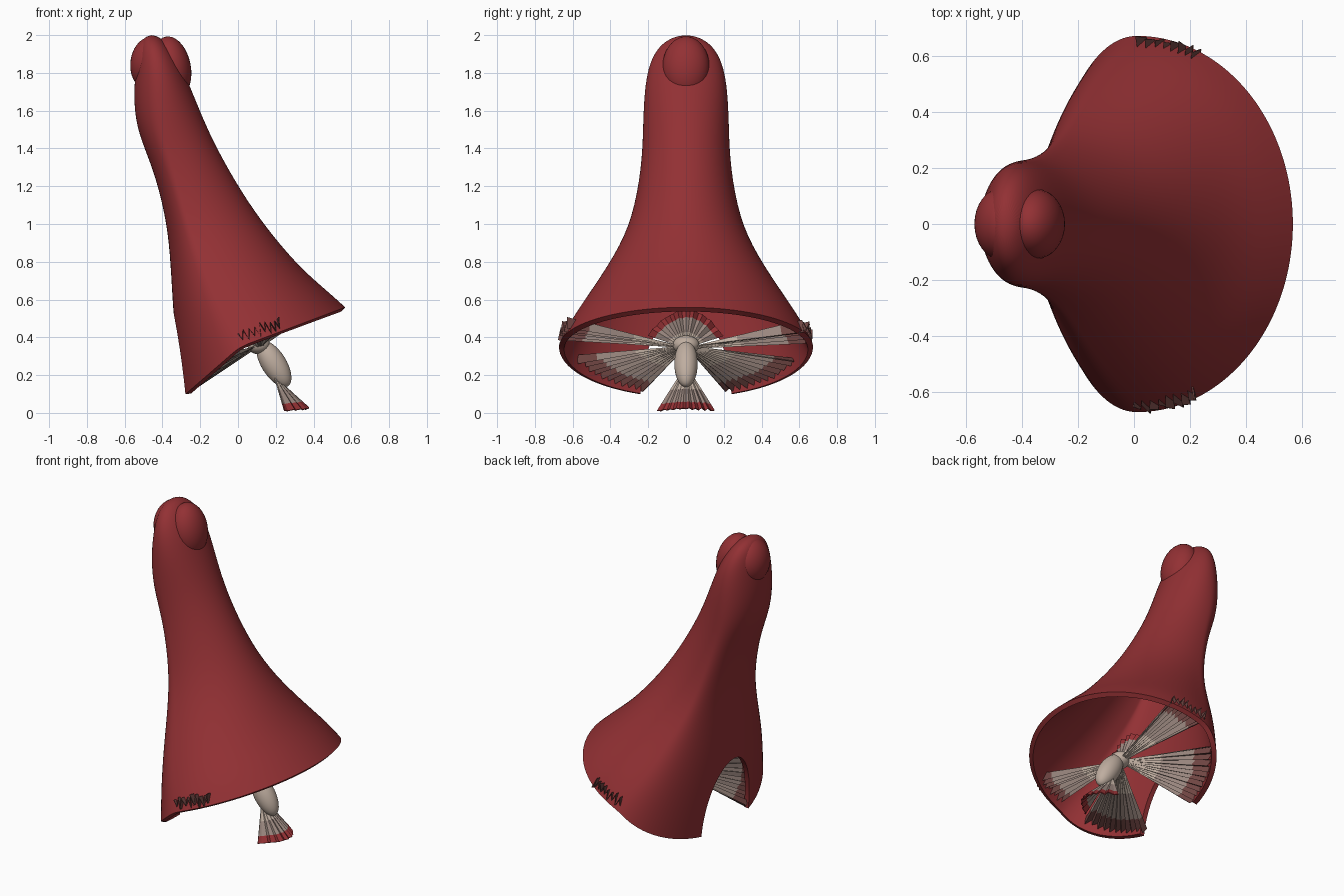
import bpy, bmesh, math, random
from mathutils import Vector, Matrix

if "Cube" in bpy.data.objects:
    bpy.data.objects.remove(bpy.data.objects["Cube"])

random.seed(4)


def mat(name, col):
    m = bpy.data.materials.new(name)
    m.diffuse_color = (*col, 1)
    m.use_nodes = True
    m.node_tree.nodes["Principled BSDF"].inputs["Base Color"].default_value = m.diffuse_color
    return m


RED = mat("cap_red", (0.29, 0.03, 0.034))
CREAM = mat("cream", (0.52, 0.42, 0.35))
GILL = mat("gill_grey", (0.32, 0.24, 0.21))
DARK = mat("gill_tip", (0.16, 0.06, 0.055))


def make(name, bm, *mats):
    me = bpy.data.meshes.new(name)
    bm.to_mesh(me)
    bm.free()
    for m in mats:
        me.materials.append(m)
    ob = bpy.data.objects.new(name, me)
    bpy.context.collection.objects.link(ob)
    return ob


def smooth(ob, deg=40):
    bpy.ops.object.select_all(action='DESELECT')
    ob.select_set(True)
    bpy.context.view_layer.objects.active = ob
    bpy.ops.object.shade_smooth_by_angle(angle=math.radians(deg))


def ellipsoid(name, c, r, m, tilt=0):
    bm = bmesh.new()
    bmesh.ops.create_uvsphere(bm, u_segments=32, v_segments=18, radius=1)
    bm.transform(Matrix.Translation(c) @ Matrix.Rotation(tilt, 4, 'Y')
                 @ Matrix.Diagonal((*r, 1)))
    ob = make(name, bm, m)
    smooth(ob, 60)
    return ob


# cap: tilted rings (left x, left z, mid x, mid z, half width, right x, right z)
RINGS = [
    (-.30, .08, .01, .35, .675, .57, .56),
    (-.33, .36, -.01, .45, .625, .475, .645),
    (-.348, .60, -.08, .60, .525, .34, .76),
    (-.36, .85, -.18, .82, .38, .19, .93),
    (-.385, 1.05, -.26, 1.02, .285, .05, 1.12),
    (-.45, 1.30, -.34, 1.30, .235, -.08, 1.34),
    (-.54, 1.50, -.40, 1.50, .228, -.17, 1.52),
    (-.555, 1.70, -.41, 1.70, .222, -.25, 1.72),
    (-.535, 1.86, -.43, 1.86, .195, -.315, 1.87),
    (-.52, 1.96, -.45, 1.96, .13, -.38, 1.96),
    (-.48, 2.00, -.46, 2.00, .04, -.43, 2.00),
]
N = 40
bm = bmesh.new()
rows = []
for L, zl, M, zm, W, R, zr in RINGS:
    row = []
    for i in range(N):
        a = 2 * math.pi * i / N
        c = math.cos(a)
        dx, dz = (R - M, zr - zm) if c > 0 else (L - M, zl - zm)
        row.append(bm.verts.new((M + dx * abs(c), W * math.sin(a), zm + dz * abs(c))))
    rows.append(row)
for lo, hi in zip(rows, rows[1:]):
    for i in range(N):
        j = (i + 1) % N
        bm.faces.new((lo[i], lo[j], hi[j], hi[i]))
bm.faces.new(rows[-1])
raw = make("cap_raw", bm, RED)
s = raw.modifiers.new("sub", 'SUBSURF')
s.levels = s.render_levels = 2
s = raw.modifiers.new("wall", 'SOLIDIFY')
s.thickness = .03
s.offset = -1

# arched opening at the low side of the cap
bm = bmesh.new()
bmesh.ops.create_cone(bm, cap_ends=True, segments=48, radius1=1, radius2=1, depth=1)
bm.transform(Matrix.Translation((-.42, 0, .10)) @ Matrix.Diagonal((.5, .24, .43, 1))
             @ Matrix.Rotation(math.pi / 2, 4, 'Y'))
cutter = make("opening_cutter", bm)
cutter.hide_render = True
b = raw.modifiers.new("opening", 'BOOLEAN')
b.operation = 'DIFFERENCE'
b.solver = 'EXACT'
b.object = cutter
deps = bpy.context.evaluated_depsgraph_get()
me = bpy.data.meshes.new_from_object(raw.evaluated_get(deps))
me.materials.clear()
me.materials.append(RED)
cap = bpy.data.objects.new("cap", me)
bpy.context.collection.objects.link(cap)
for o in (raw, cutter):
    bpy.data.objects.remove(o)
smooth(cap)

# knobs on the tip
ellipsoid("tip_knob_right", (-.35, 0, 1.83), (.1, .125, .165), RED, -.2)
ellipsoid("tip_knob_left", (-.47, 0, 1.85), (.1, .13, .14), RED, .1)

# stem
ellipsoid("stem", (.19, 0, .26), (.066, .062, .14), CREAM, math.radians(-32))
ellipsoid("stem_top", (.11, 0, .36), (.06, .07, .05), CREAM)


def fan(name, base, e0, e1, bulge, pleats=9, amp=.018, tip=DARK, inner=.12):
    """Pleated fan from a base point to an arc between two end points."""
    base, e0, e1, bulge = map(Vector, (base, e0, e1, bulge))
    mid = (e0 + e1) / 2 + bulge
    nrm = (e1 - e0).cross(mid - base).normalized()
    bm = bmesh.new()
    ts = (0, .4, .8, 1)
    cols = []
    for k in range(2 * pleats + 1):
        u = k / (2 * pleats)
        end = e0.lerp(e1, u) + bulge * 4 * u * (1 - u)
        reach = random.uniform(.97, 1.01)
        start = base + (e1 - e0) * (u - .5) * inner
        zig = amp * (1 if k % 2 else -1) * random.uniform(.5, 1.2)
        cols.append([bm.verts.new(start.lerp(end, t * reach) + nrm * zig * t) for t in ts])
    for a, b in zip(cols, cols[1:]):
        for i in range(3):
            f = bm.faces.new((a[i], b[i], b[i + 1], a[i + 1]))
            f.material_index = (0, 1, 2)[i]
    ob = make(name, bm, CREAM, GILL, tip)
    s = ob.modifiers.new("thick", 'SOLIDIFY')
    s.thickness = .006
    return ob


# gill fans, mirrored front and back
for side, sy in (("front", -1), ("back", 1)):
    fan("side_gill_" + side, (.12, .04 * sy, .35), (.0, .67 * sy, .40),
        (.23, .63 * sy, .47), (.01, .01 * sy, .01), 8, .035)
    fan("rear_gill_" + side, (.08, .04 * sy, .34), (-.27, .21 * sy, .12),
        (-.10, .58 * sy, .29), (-.03, .02 * sy, -.03), 11)
# upper fan, and the splayed foot
fan("upper_gill", (.11, 0, .35), (.05, -.2, .41), (.05, .2, .41), (0, 0, .135), 9, .012, RED)
fan("foot_fan", (.19, 0, .19), (.24, -.15, .005), (.24, .15, .005), (.13, 0, .015), 9, .008, RED, .25)
